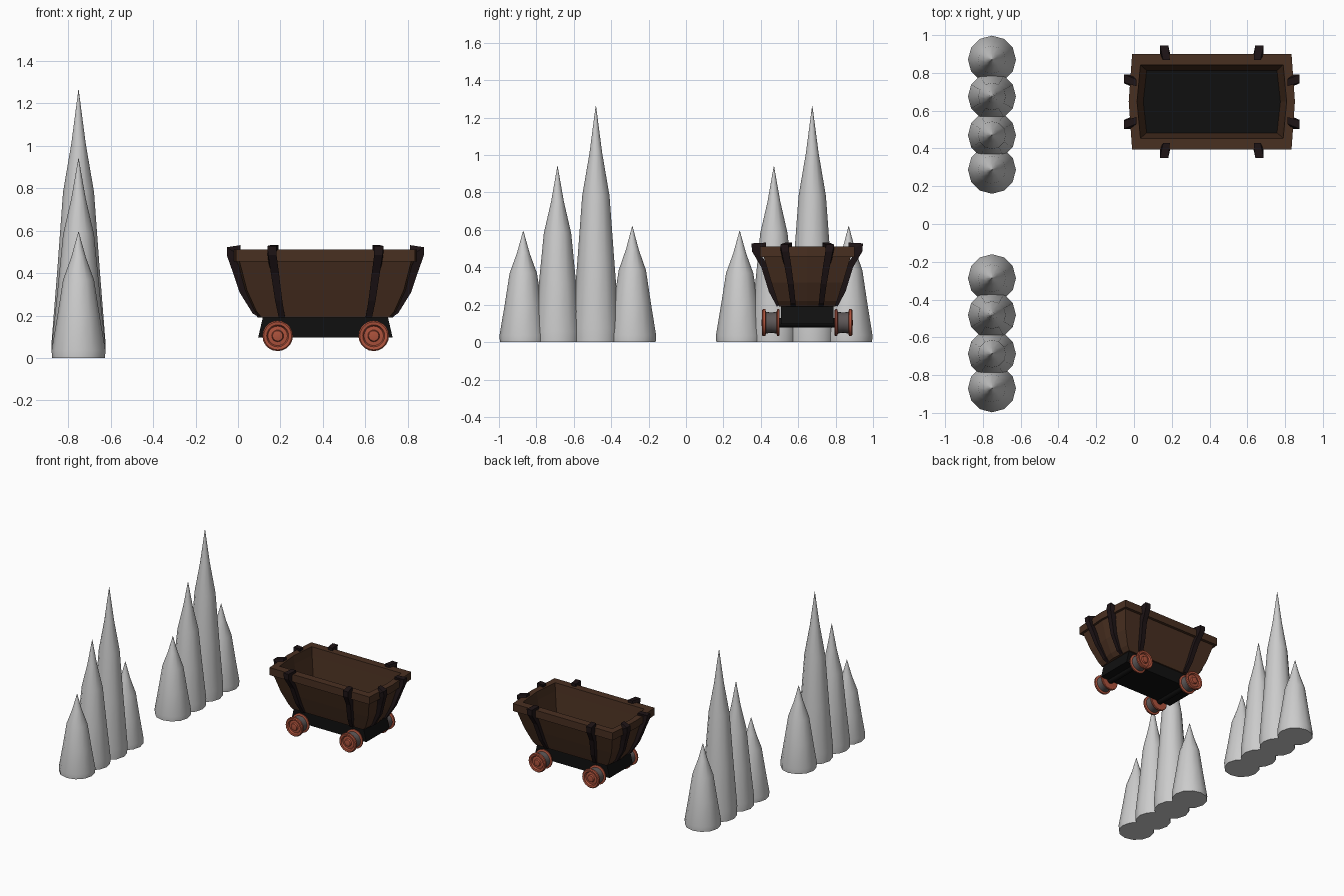
import bpy, bmesh
from math import cos, sin, pi, radians

if "Cube" in bpy.data.objects:
    bpy.data.objects.remove(bpy.data.objects["Cube"])

CX, CY = 0.412, 0.648  # cart centre


def material(name, rgb):
    m = bpy.data.materials.new(name)
    m.diffuse_color = (*rgb, 1)
    m.use_nodes = True
    m.node_tree.nodes["Principled BSDF"].inputs["Base Color"].default_value = m.diffuse_color
    return m


BROWN = material("brown_wood", (0.066, 0.029, 0.015))
DARK = material("dark_strap", (0.013, 0.007, 0.008))
BLACK = material("black_base", (0.005, 0.005, 0.005))
RED = material("red_wheel", (0.42, 0.085, 0.045))
STEEL = material("wheel_drum", (0.11, 0.095, 0.095))


def make(name, verts, faces, mats=(), loc=(0, 0, 0), smooth=None):
    me = bpy.data.meshes.new(name)
    me.from_pydata(verts, [], faces)
    for m in mats:
        me.materials.append(m)
    bm = bmesh.new()
    bm.from_mesh(me)
    bmesh.ops.recalc_face_normals(bm, faces=bm.faces)
    bm.to_mesh(me)
    bm.free()
    ob = bpy.data.objects.new(name, me)
    bpy.context.collection.objects.link(ob)
    ob.location = loc
    if smooth:
        bpy.ops.object.select_all(action='DESELECT')
        ob.select_set(True)
        bpy.context.view_layer.objects.active = ob
        bpy.ops.object.shade_smooth_by_angle(angle=radians(smooth))
    return ob


def loft(rings):
    """Capped skin through equal-length vertex rings."""
    n = len(rings[0])
    verts = [v for r in rings for v in r]
    faces = [(k * n + i, k * n + (i + 1) % n, (k + 1) * n + (i + 1) % n, (k + 1) * n + i)
             for k in range(len(rings) - 1) for i in range(n)]
    faces += [tuple(range(n)), tuple(range(len(verts) - n, len(verts)))]
    return verts, faces


def circle(r, h, n, axis='z'):
    pts = [(r * cos(2 * pi * i / n), r * sin(2 * pi * i / n)) for i in range(n)]
    return [(a, b, h) if axis == 'z' else (a, h, b) for a, b in pts]


# Two rows of low-poly spikes
SPIKE = [(0.0, 0.125), (0.06, 0.127), (0.33, 0.1), (0.62, 0.073), (0.8, 0.034), (1.0, 0.001)]
for row, y0 in (("near", 0), ("far", 1.157)):
    for i, (y, h) in enumerate([(-0.87, 0.595), (-0.687, 0.94), (-0.482, 1.263), (-0.287, 0.62)]):
        v, f = loft([circle(r, z * h, 12) for z, r in SPIKE])
        make(f"{row}_spike_{i + 1}", v, f, loc=(-0.752, y + y0, 0), smooth=40)


# Cart tub: outer wall, rim, inner wall and floor in one skin, ends bowed outwards
def tub_ring(z, hx, hy):
    b = hx + 0.018
    return [(-hx, -hy, z), (hx, -hy, z), (b, 0, z), (hx, hy, z), (-hx, hy, z), (-b, 0, z)]


TUB = [(0.19, 0.30, 0.15), (0.22, 0.325, 0.16), (0.32, 0.37, 0.192), (0.455, 0.405, 0.232),
       (0.455, 0.422, 0.253), (0.512, 0.422, 0.253), (0.512, 0.378, 0.195),
       (0.45, 0.37, 0.187), (0.30, 0.345, 0.165)]
v, f = loft([tub_ring(*t) for t in TUB])
tub = make("cart_tub", v, f, (BROWN, BLACK), (CX, CY, 0))
for p in tub.data.polygons:
    if p.normal.z > 0.9 and p.center.z < 0.4:
        p.material_index = 1

# Chassis block under the tub
v, f = loft([[(sx * hx, sy * hy, z) for sx, sy in ((-1, -1), (1, -1), (1, 1), (-1, 1))]
             for z, hx, hy in ((0.096, 0.317, 0.14), (0.2, 0.293, 0.14))])
make("chassis", v, f, (BLACK,), (CX, CY, 0))

# Straps: outer (distance, z), inner (distance, z), sideways offset, half width
SIDE = [(0.22, 0.532, 0.22, 0.505, 0.240, 0.018), (0.298, 0.528, 0.25, 0.50, 0.252, 0.022),
        (0.295, 0.485, 0.245, 0.46, 0.250, 0.020), (0.245, 0.40, 0.20, 0.40, 0.238, 0.019),
        (0.205, 0.27, 0.165, 0.27, 0.220, 0.017), (0.162, 0.19, 0.14, 0.20, 0.205, 0.015)]
END = [(0.40, 0.532, 0.40, 0.505, 0.100, 0.018), (0.465, 0.522, 0.43, 0.50, 0.122, 0.022),
       (0.465, 0.485, 0.42, 0.46, 0.117, 0.020), (0.435, 0.40, 0.39, 0.40, 0.102, 0.018),
       (0.405, 0.31, 0.36, 0.31, 0.088, 0.016), (0.343, 0.21, 0.31, 0.21, 0.076, 0.014),
       (0.31, 0.19, 0.29, 0.20, 0.074, 0.014)]
for name, table in (("side", SIDE), ("end", END)):
    for s in (-1, 1):
        for t in (-1, 1):
            rings = []
            for od, oz, d, z, lat, w in table:
                quad = [(od, lat - w, oz), (od, lat + w, oz), (d, lat + w, z), (d, lat - w, z)]
                rings.append([(t * b, s * a, c) if name == "side" else (s * a, t * b, c)
                              for a, b, c in quad])
            v, f = loft(rings)
            make(f"{name}_strap_{s}_{t}", v, f, (DARK,), (CX, CY, 0))

# Wheels: flange, drum, flange and hub, turned about y (depth from outer face, radius)
WHEEL = [(0.095, 0.02), (0.095, 0.068), (0.09, 0.072), (0.082, 0.072), (0.078, 0.058),
         (0.05, 0.054), (0.022, 0.058), (0.018, 0.072), (0.006, 0.072), (0.0, 0.066),
         (0.002, 0.052), (0.014, 0.046), (0.012, 0.028), (0.0, 0.024), (-0.002, 0.012)]
for x in (0.187, 0.640):
    for s in (-1, 1):
        v, f = loft([circle(r, s * (0.242 - d), 20, 'y') for d, r in WHEEL])
        wheel = make(f"wheel_{'front' if s < 0 else 'back'}_{x}", v, f, (RED, STEEL),
                     (x, CY, 0.104), smooth=35)
        for i, p in enumerate(wheel.data.polygons):
            if 4 * 20 <= i < 6 * 20:
                p.material_index = 1
    # Axle
    v, f = loft([circle(0.026, y, 12, 'y') for y in (-0.16, 0.16)])
    make(f"axle_{x}", v, f, (BLACK,), (x, CY, 0.104), smooth=40)
